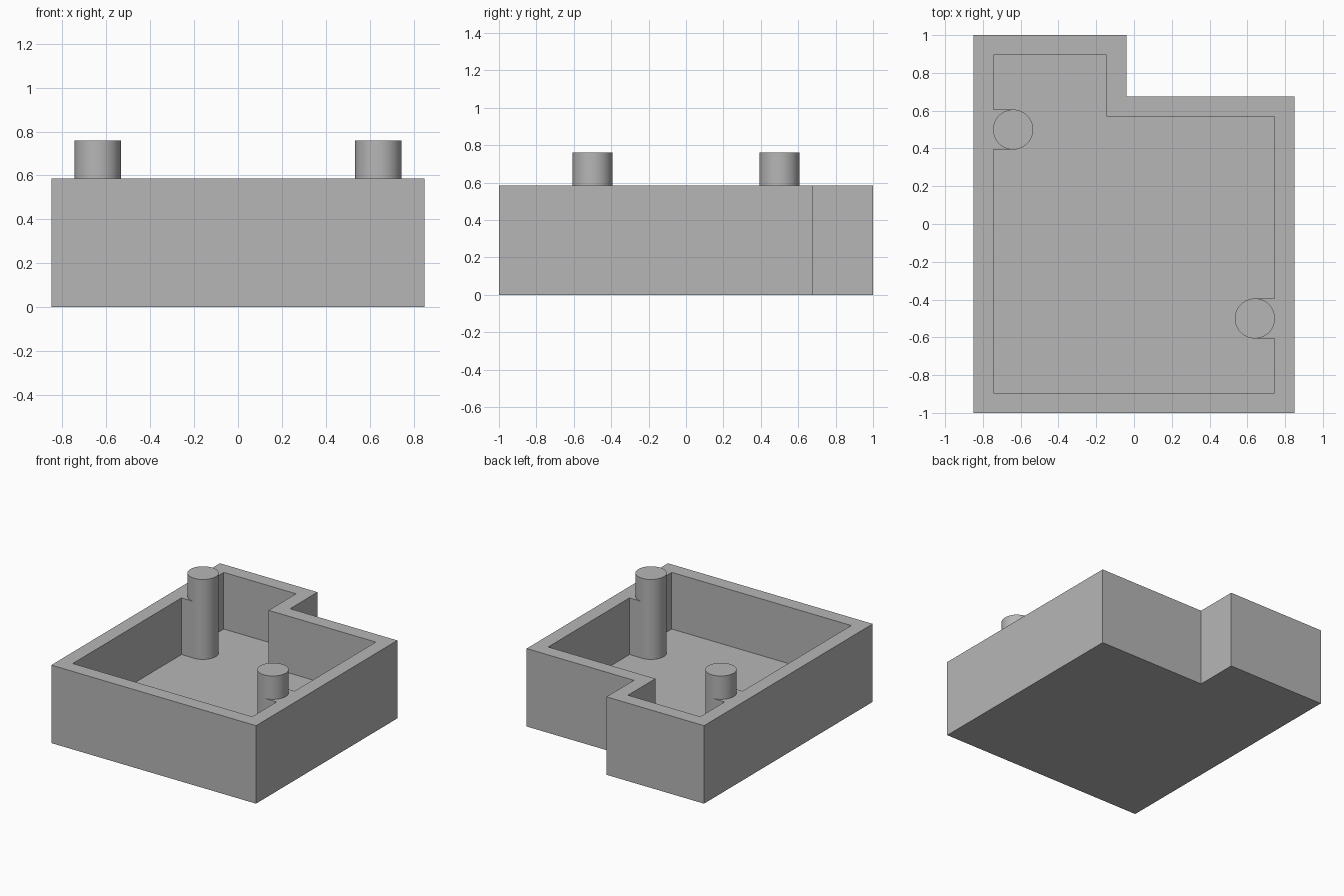
import bpy
import bmesh

if "Cube" in bpy.data.objects:
    bpy.data.objects.remove(bpy.data.objects["Cube"], do_unlink=True)

HEIGHT, FLOOR, PEG_TOP = 0.585, 0.16, 0.76
HALF_X, HALF_Y, WALL = 0.85, 1.0, 0.105
NOTCH_X, NOTCH_Y = -0.04, 0.675
PEG_X, PEG_Y, PEG_R = 0.64, 0.5, 0.106

grey = bpy.data.materials.new("plain_grey")
grey.use_nodes = True
colour = (0.47, 0.47, 0.47, 1)
grey.diffuse_color = colour
grey.node_tree.nodes["Principled BSDF"].inputs["Base Color"].default_value = colour


def prism(name, outline, z0, z1):
    """Extrude a flat outline from z0 up to z1."""
    bm = bmesh.new()
    base = bm.faces.new([bm.verts.new((x, y, z0)) for x, y in outline])
    top = bmesh.ops.extrude_face_region(bm, geom=[base])["geom"]
    verts = [v for v in top if isinstance(v, bmesh.types.BMVert)]
    bmesh.ops.translate(bm, verts=verts, vec=(0, 0, z1 - z0))
    bmesh.ops.recalc_face_normals(bm, faces=bm.faces)
    mesh = bpy.data.meshes.new(name)
    bm.to_mesh(mesh)
    bm.free()
    mesh.materials.append(grey)
    obj = bpy.data.objects.new(name, mesh)
    bpy.context.collection.objects.link(obj)
    return obj


# Notched block
tray = prism("tray", [
    (-HALF_X, -HALF_Y), (HALF_X, -HALF_Y), (HALF_X, NOTCH_Y),
    (NOTCH_X, NOTCH_Y), (NOTCH_X, HALF_Y), (-HALF_X, HALF_Y)], 0, HEIGHT)

# Inner cavity, with a full-height web reaching from the wall to each peg
ix, iy = HALF_X - WALL, HALF_Y - WALL
nx, ny = NOTCH_X - WALL, NOTCH_Y - WALL


def web(side):
    lo, hi = side * (PEG_Y + PEG_R), side * (PEG_Y - PEG_R)
    return [(-side * ix, lo), (-side * PEG_X, lo), (-side * PEG_X, hi), (-side * ix, hi)]


cavity = prism("cavity_cutter",
               [(-ix, -iy), (ix, -iy)] + web(-1) + [(ix, ny), (nx, ny), (nx, iy), (-ix, iy)] + web(1),
               FLOOR, HEIGHT + 0.2)
cavity.hide_render = True
cut = tray.modifiers.new("hollow", "BOOLEAN")
cut.operation = "DIFFERENCE"
cut.solver = "EXACT"
cut.object = cavity
bpy.context.view_layer.objects.active = tray
bpy.ops.object.modifier_apply(modifier=cut.name)
bpy.data.objects.remove(cavity, do_unlink=True)

# Two round pegs rising above the rim
for name, side in (("back_right_peg", -1), ("front_left_peg", 1)):
    z0 = FLOOR - 0.02
    bpy.ops.mesh.primitive_cylinder_add(
        vertices=64, radius=PEG_R, depth=PEG_TOP - z0,
        location=(side * PEG_X, -side * PEG_Y, (PEG_TOP + z0) / 2))
    peg = bpy.context.object
    peg.name = name
    peg.data.materials.append(grey)
    bpy.ops.object.shade_smooth_by_angle()
